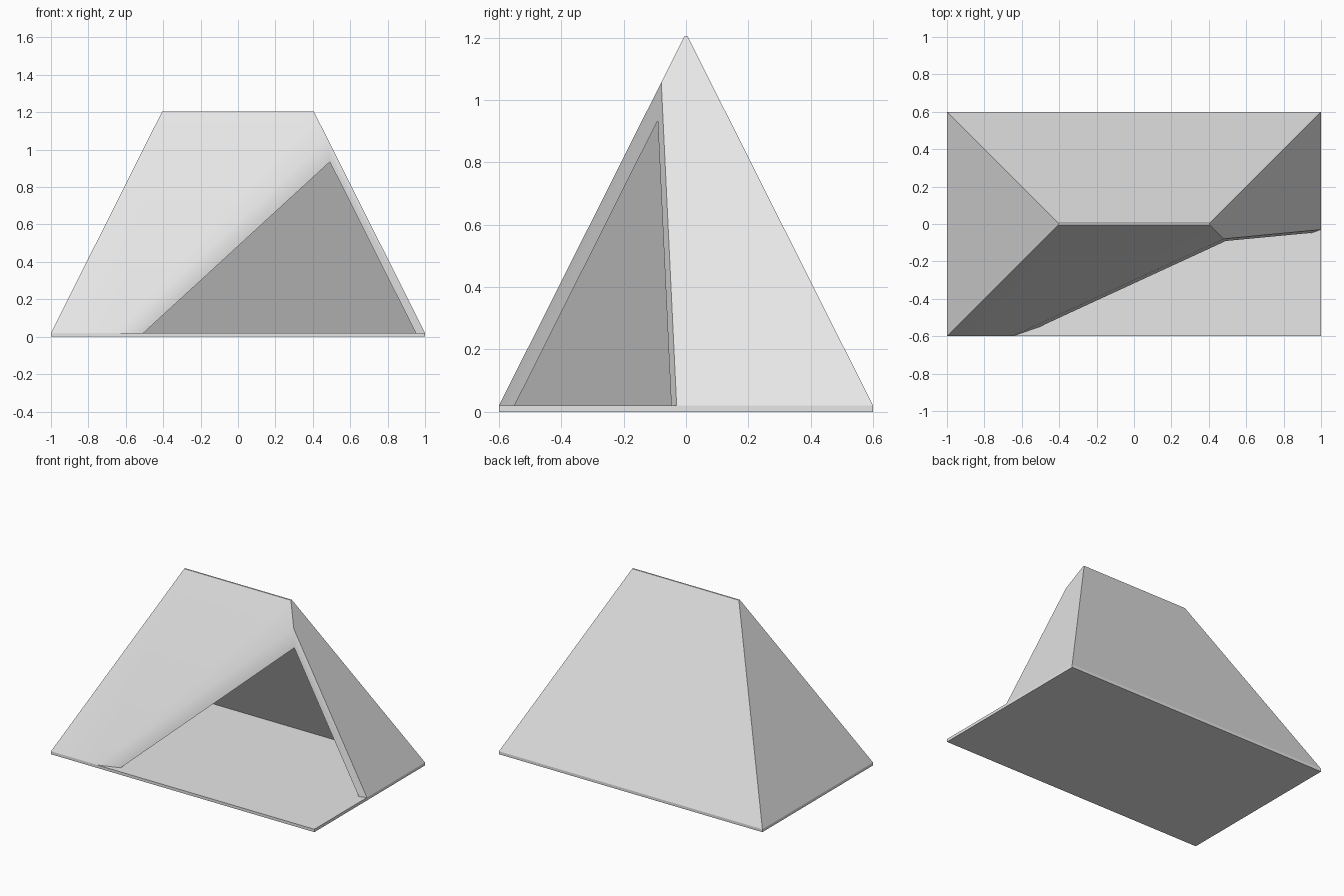
import bpy, bmesh, math
from mathutils import Vector

cube = bpy.data.objects.get("Cube")
if cube:
    bpy.data.objects.remove(cube)

FLOOR, TOP = 0.02, 1.205      # heights of the floor top and the ridge
WALL = 0.05                   # wall thickness measured sideways
RUN = 0.595                   # sideways run from base to ridge

grey = bpy.data.materials.new("light grey")
grey.use_nodes = True
grey.diffuse_color = (0.8, 0.8, 0.8, 1)
grey.node_tree.nodes["Principled BSDF"].inputs["Base Color"].default_value = (0.8, 0.8, 0.8, 1)


def add_object(name, bm):
    bmesh.ops.recalc_face_normals(bm, faces=bm.faces)
    mesh = bpy.data.meshes.new(name)
    bm.to_mesh(mesh)
    bm.free()
    mesh.materials.append(grey)
    mesh.shade_smooth()
    mesh.set_sharp_from_angle(angle=math.radians(30))
    obj = bpy.data.objects.new(name, mesh)
    bpy.context.collection.objects.link(obj)


def rect(bm, hx, hy, z):
    return [bm.verts.new((sx * hx, sy * hy, z))
            for sx, sy in ((-1, -1), (1, -1), (1, 1), (-1, 1))]


def bridge(bm, low, high):
    for i in range(4):
        j = (i + 1) % 4
        bm.faces.new((low[i], low[j], high[j], high[i]))


# Floor plate
bm = bmesh.new()
low, high = rect(bm, 1, 0.6, 0), rect(bm, 1, 0.6, FLOOR)
bridge(bm, low, high)
bm.faces.new(low)
bm.faces.new(high)
add_object("floor_plate", bm)

# Hollow hipped shell: outer skin, inner skin and the bottom rim between them
bm = bmesh.new()
bases = []
for inset in (0, WALL):
    run = RUN - inset
    base = rect(bm, 1 - inset, 0.6 - inset, FLOOR)
    ridge = rect(bm, 1 - inset - run, 0.6 - inset - run,
                 FLOOR + (TOP - FLOOR) * run / RUN)
    bridge(bm, base, ridge)
    bm.faces.new(ridge)
    bases.append(base)
bridge(bm, *bases)
bmesh.ops.recalc_face_normals(bm, faces=bm.faces)

# Slice off the front left corner to make the doorway, then cap the cut wall
a, b, c = Vector((-0.65, -0.6, FLOOR)), Vector((0.48, -0.08, 1.05)), Vector((1, -0.03, FLOOR))
normal = (c - a).cross(b - a).normalized()
if normal.y > 0:
    normal = -normal
cut = bmesh.ops.bisect_plane(bm, geom=bm.verts[:] + bm.edges[:] + bm.faces[:],
                             plane_co=a, plane_no=normal, clear_outer=True)
edges = [e for e in cut["geom_cut"] if isinstance(e, bmesh.types.BMEdge)]
bmesh.ops.contextual_create(bm, geom=edges)
add_object("tent_shell", bm)
